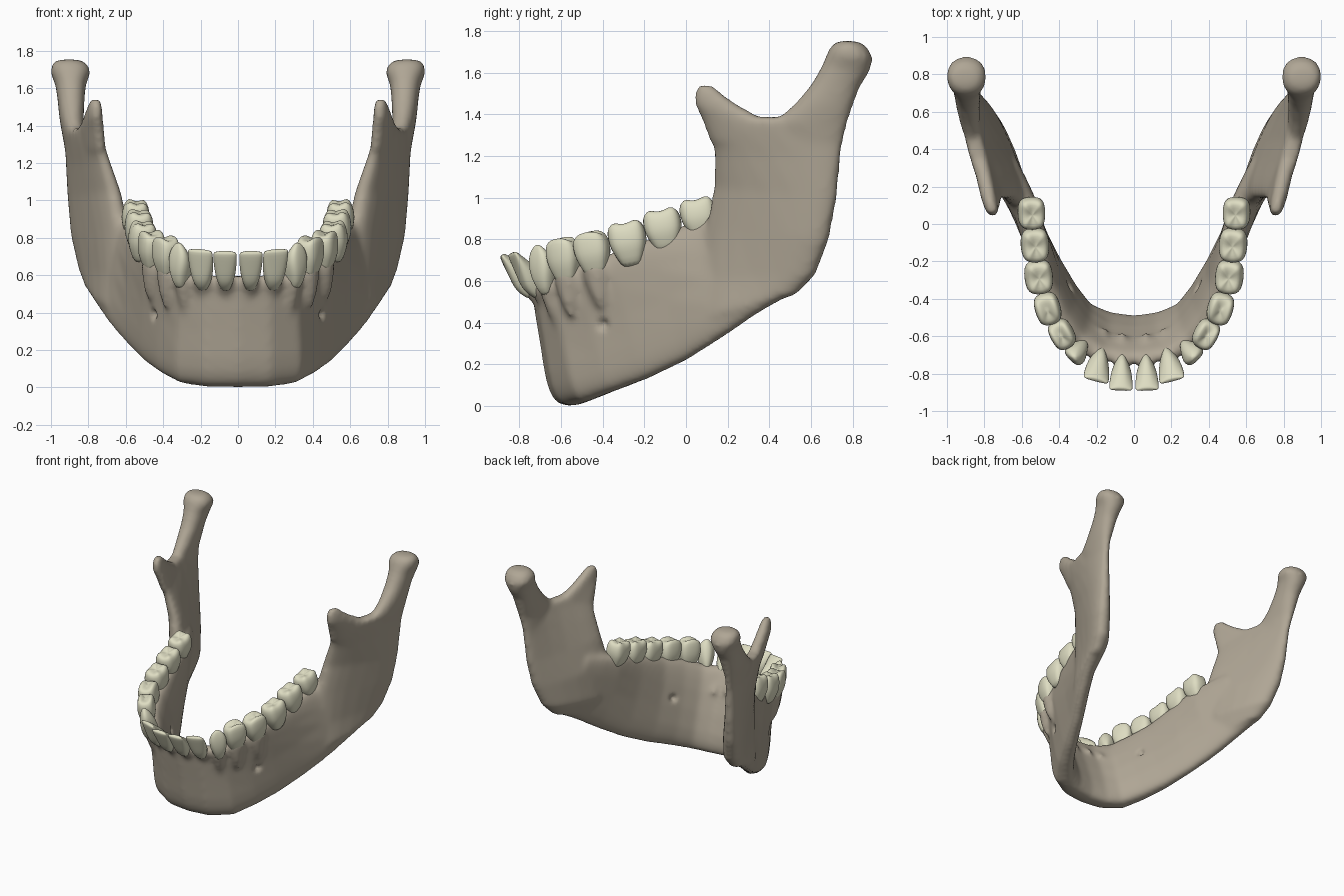
import bpy, bmesh, math
from mathutils import Vector as V

if "Cube" in bpy.data.objects:
    bpy.data.objects.remove(bpy.data.objects["Cube"])

def material(name, col):
    m = bpy.data.materials.new(name)
    m.diffuse_color = (*col, 1)
    m.use_nodes = True
    m.node_tree.nodes["Principled BSDF"].inputs["Base Color"].default_value = m.diffuse_color
    return m

BONE = material("bone", (0.43, 0.38, 0.30))
ENAMEL = material("enamel", (0.73, 0.72, 0.54))

def sup(a, e):
    return math.copysign(abs(a) ** e, a)

def section(p, q, n, tp, tq, e=0.75, bow=0, k=20):
    """Rounded plate outline from edge p to edge q, thickness tp..tq along n."""
    ring = []
    for i in range(k):
        a = 2 * math.pi * i / k
        c, s = sup(math.cos(a), e), sup(math.sin(a), e)
        f = (c + 1) / 2
        ring.append(p.lerp(q, f) + n * ((tp + (tq - tp) * f) / 2 * s + bow * 4 * f * (1 - f)))
    return ring

def loft(bm, rings):
    vs = [[bm.verts.new(p) for p in r] for r in rings]
    k = len(vs[0])
    for a, b in zip(vs, vs[1:]):
        for i in range(k):
            bm.faces.new((a[i], a[(i + 1) % k], b[(i + 1) % k], b[i]))
    bm.faces.new(vs[0])
    bm.faces.new(vs[-1])

def finish(bm, name, mat):
    bmesh.ops.recalc_face_normals(bm, faces=bm.faces)
    me = bpy.data.meshes.new(name)
    bm.to_mesh(me)
    bm.free()
    me.materials.append(mat)
    me.polygons.foreach_set("use_smooth", [True] * len(me.polygons))
    ob = bpy.data.objects.new(name, me)
    bpy.context.collection.objects.link(ob)
    return ob

# Tooth: name, neck, tip, tangent angle, width, depth, kind
TEETH = [
    ("central_incisor", (.066, -.75, .575), (.07, -.885, .725), 3, .127, .12, "i"),
    ("lateral_incisor", (.185, -.715, .575), (.203, -.835, .735), 18, .14, .12, "i"),
    ("canine", (.295, -.665, .585), (.318, -.715, .77), 48, .13, .12, "c"),
    ("first_premolar", (.382, -.575, .63), (.388, -.60, .80), 62, .165, .13, "p"),
    ("second_premolar", (.46, -.435, .665), (.463, -.465, .83), 74, .175, .14, "p"),
    ("first_molar", (.515, -.265, .715), (.505, -.295, .88), 84, .185, .155, "m"),
    ("second_molar", (.535, -.095, .78), (.525, -.125, .94), 86, .185, .155, "m"),
    ("third_molar", (.555, .075, .84), (.542, .045, .992), 88, .175, .15, "m"),
]
# Crown rings: height, width scale, depth scale
GRINDER = [(-.3, .5, .5), (0, .7, .75), (.3, .96, 1), (.6, 1.02, 1), (.85, .98, .92),
           (1, .82, .72), (.98, .45, .38), (.93, .15, .12)]
CROWN = {
    "i": [(-.3, .35, .7), (0, .65, 1), (.2, .84, 1.05), (.5, .97, .75), (.8, 1.03, .45),
          (.97, 1, .26), (1, .9, .12)],
    "c": [(-.3, .4, .8), (0, .68, 1), (.25, .92, 1.05), (.55, 1.04, .88), (.8, .84, .6),
          (.95, .45, .32), (1.02, .15, .12)],
    "p": GRINDER, "m": GRINDER}

def tooth_frame(base, tip, ang):
    b, a = V(base), V(tip) - V(base)
    u = V((math.cos(math.radians(ang)), math.sin(math.radians(ang)), 0))
    v = a.cross(u).normalized()          # points to the tongue side
    return b, a, v.cross(a).normalized(), v

# Teeth, mirrored to both sides
for name, base, tip, ang, w, d, kind in TEETH:
    b, a, u, v = tooth_frame(base, tip, ang)
    rings = []
    for t, sw, sd in CROWN[kind]:
        ring = []
        for i in range(16):
            th = 2 * math.pi * i / 16
            c, s = sup(math.cos(th), .68), sup(math.sin(th), .68)
            cusp = 0
            if t > .84 and kind == "m":
                cusp = -.009 * math.cos(4 * th) * min(1, sw * 1.4)
            elif t > .84 and kind == "p":
                cusp = -.013 * math.cos(2 * th) * min(1, sw * 1.4)
            # front teeth narrow towards the tongue
            narrow = 1 - .5 * max(s, 0) if kind in "ic" else 1
            ring.append(b + a * t + u * (w / 2 * sw * c * narrow)
                        + v * (d / 2 * sd * s) + V((0, 0, cusp)))
        rings.append(ring)
    bm = bmesh.new()
    loft(bm, rings)
    ob = finish(bm, name, ENAMEL)
    ob.modifiers.new("both_sides", "MIRROR").use_mirror_merge = False
    ob.modifiers.new("round", "SUBSURF").levels = 1

# Jaw body stations: lower edge, upper edge, lower and upper thickness, outward bow
BODY = [
    ((0, -.56, 0), (0, -.72, .60), .22, .09, -.015),
    ((.15, -.54, 0), (.16, -.70, .60), .22, .09, -.015),
    ((.29, -.475, .02), (.29, -.63, .62), .20, .11, -.02),
    ((.385, -.34, .07), (.385, -.515, .68), .17, .12, -.025),
    ((.47, -.18, .13), (.46, -.36, .735), .15, .13, -.02),
    ((.56, 0, .215), (.515, -.15, .815), .13, .15, -.01),
    ((.66, .18, .33), (.55, .05, .89), .13, .15, 0),
    ((.735, .34, .44), (.595, .17, .92), .13, .13, 0),
    ((.775, .47, .515), (.65, .30, .95), .11, .10, 0),
]
# Plates lofted upward: front edge, back edge, thickness, outward bow
RAMUS = [
    ((.65, .10, .42), (.79, .53, .535), .11, 0),
    ((.61, .09, .60), (.82, .62, .63), .16, -.01),
    ((.61, .10, .85), (.86, .685, .80), .165, 0),
    ((.65, .135, 1.05), (.88, .725, 1.0), .14, .015),
    ((.70, .135, 1.2), (.89, .745, 1.2), .12, .022),
    ((.735, .115, 1.32), (.895, .765, 1.32), .10, .03),
    ((.755, .12, 1.39), (.905, .775, 1.385), .085, .03),
]
CORONOID = [
    ((.72, .12, 1.26), (.83, .42, 1.28), .09, .01),
    ((.735, .075, 1.38), (.825, .36, 1.385), .09, .01),
    ((.745, .045, 1.44), (.80, .25, 1.445), .085, .005),
    ((.75, .04, 1.50), (.785, .185, 1.49), .075, 0),
    ((.755, .06, 1.545), (.775, .125, 1.54), .05, 0),
]
CONDYLE = [
    ((.85, .48, 1.22), (.885, .745, 1.22), .09, 0),
    ((.865, .43, 1.37), (.90, .775, 1.35), .11, 0),
    ((.88, .53, 1.46), (.90, .80, 1.43), .13, 0),
    ((.885, .605, 1.55), (.90, .835, 1.53), .145, 0),
    ((.89, .655, 1.64), (.90, .88, 1.60), .165, 0),
    ((.895, .68, 1.70), (.895, .90, 1.67), .22, 0),
    ((.90, .70, 1.735), (.90, .87, 1.725), .19, 0),
    ((.905, .74, 1.755), (.905, .83, 1.75), .12, 0),
]
bm = bmesh.new()
mir = lambda p, s: V((p[0] * s, p[1], p[2]))
arch = [(mir(b, -1), mir(t, -1), *r) for b, t, *r in BODY[:0:-1]]
arch += [(V(b), V(t), *r) for b, t, *r in BODY]
rings = []
for i, (lo, hi, tl, th, bow) in enumerate(arch):
    p, q = arch[max(i - 1, 0)], arch[min(i + 1, len(arch) - 1)]
    d = q[0] + q[1] - p[0] - p[1]
    rings.append(section(lo, hi, V((d.y, -d.x, 0)).normalized(), tl, th, .65, bow))
loft(bm, rings)
for s in (1, -1):
    for part in (RAMUS, CORONOID, CONDYLE):
        rings = []
        for f, p, t, bow in part:
            f, p = mir(f, s), mir(p, s)
            d = p - f
            rings.append(section(f, p, V((d.y, -d.x, 0)).normalized() * s, t, t,
                                 .9 if part is CONDYLE else .75, bow))
        loft(bm, rings)
    # Low root ridges under the front teeth
    for name, base, tip, ang, w, d, kind in TEETH[:5]:
        b, a, u, v = tooth_frame(base, tip, ang)
        a = a.normalized()
        rings = []
        for h, r, off in ((.02, .36, 0), (-.04, .38, 0), (-.12, .3, -.005), (-.20, .12, -.02)):
            rings.append([mir(b + a * h - v * off + u * (w * r * math.cos(k * math.pi / 6))
                              + v * (d * .40 * math.sin(k * math.pi / 6)), s) for k in range(12)])
        loft(bm, rings)
rough = finish(bm, "rough_jaw", BONE)

# Fuse the parts into one smooth bone
rm = rough.modifiers.new("fuse", "REMESH")
rm.mode, rm.voxel_size = "VOXEL", 0.016
sm = rough.modifiers.new("soften", "SMOOTH")
sm.factor, sm.iterations = 0.5, 14
fused = bpy.data.meshes.new_from_object(rough.evaluated_get(bpy.context.evaluated_depsgraph_get()))
bpy.data.objects.remove(rough)
bm = bmesh.new()
bm.from_mesh(fused)
bm.normal_update()

# Nerve openings: outer and inner dimples on each side
for v in bm.verts:
    side = v.normal.x * math.copysign(1, v.co.x)
    for y, z, way in ((-.40, .39, 1), (-.33, .45, -1)):
        if side * way > .2 and abs(v.co.x) > .2:
            r = math.hypot(v.co.y - y, v.co.z - z)
            v.co -= v.normal * .03 * math.exp(-(r / .022) ** 2)
jaw = finish(bm, "jaw_bone", BONE)
